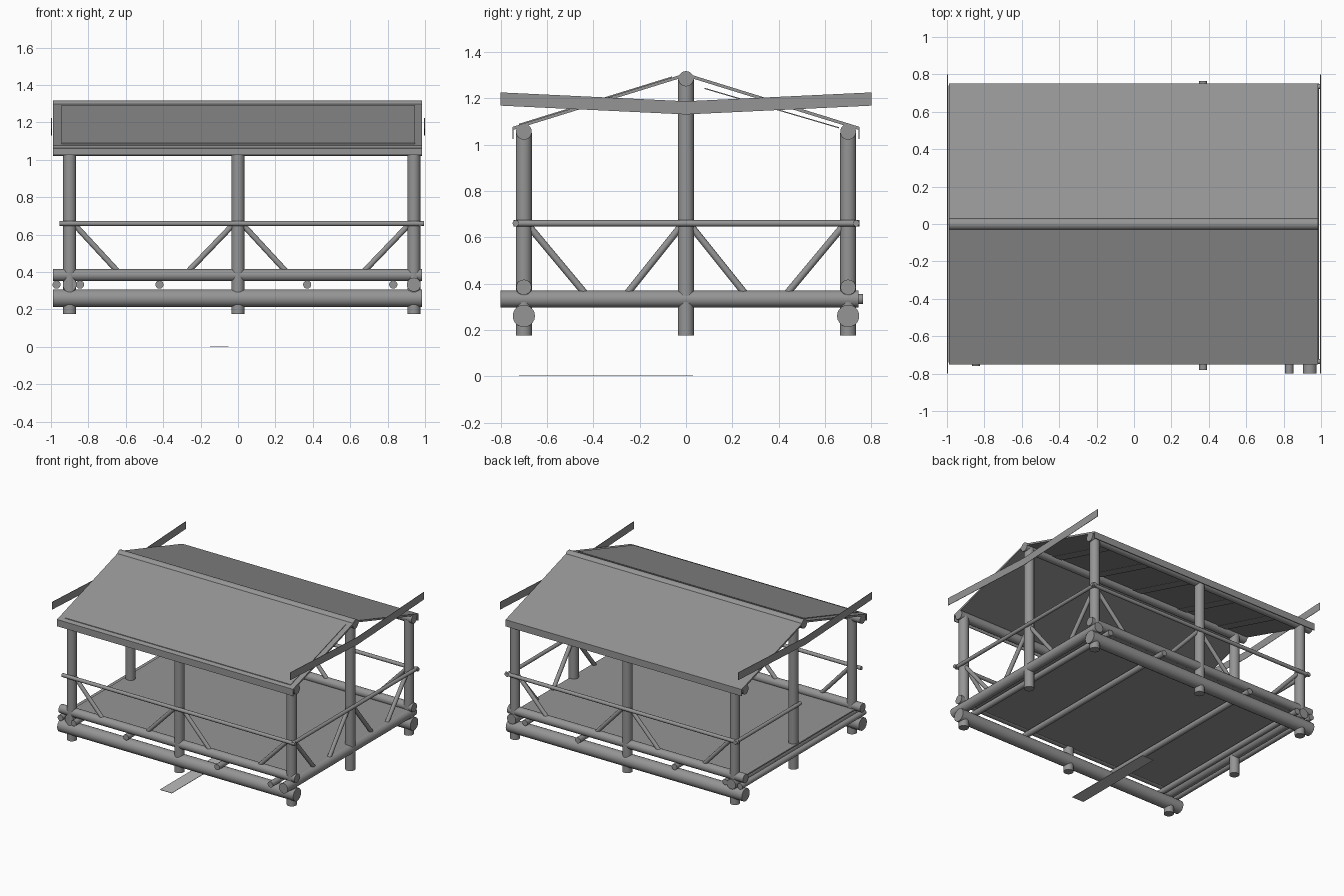
import bpy, bmesh, math
from mathutils import Vector

cube = bpy.data.objects.get("Cube")
if cube:
    bpy.data.objects.remove(cube, do_unlink=True)


def material(name, value):
    m = bpy.data.materials.new(name)
    m.use_nodes = True
    colour = (value, value, value, 1)
    m.diffuse_color = colour
    m.node_tree.nodes["Principled BSDF"].inputs["Base Color"].default_value = colour
    return m


GREY = material("timber grey", 0.3)
PALE = material("pale grey", 0.5)


def finish(name, bm, mat=GREY):
    bmesh.ops.recalc_face_normals(bm, faces=bm.faces)
    mesh = bpy.data.meshes.new(name)
    bm.to_mesh(mesh)
    bm.free()
    mesh.materials.append(mat)
    obj = bpy.data.objects.new(name, mesh)
    bpy.context.scene.collection.objects.link(obj)
    return obj


def log(name, a, b, radius, sides=20):
    """Round timber between two points."""
    a, b = Vector(a), Vector(b)
    bm = bmesh.new()
    bmesh.ops.create_cone(bm, cap_ends=True, segments=sides, radius1=radius,
                          radius2=radius, depth=(b - a).length)
    for f in bm.faces:
        f.smooth = len(f.verts) == 4
    for e in bm.edges:
        e.smooth = all(f.smooth for f in e.link_faces)
    obj = finish(name, bm)
    obj.location = (a + b) / 2
    obj.rotation_mode = 'QUATERNION'
    obj.rotation_quaternion = (b - a).to_track_quat('Z', 'Y')
    return obj


def prism(name, profile, x0, x1, mat=GREY):
    """Extrude a y-z outline along x."""
    bm = bmesh.new()
    face = bm.faces.new([bm.verts.new((x0, y, z)) for y, z in profile])
    new = bmesh.ops.extrude_face_region(bm, geom=[face])["geom"]
    bmesh.ops.translate(bm, vec=(x1 - x0, 0, 0),
                        verts=[v for v in new if isinstance(v, bmesh.types.BMVert)])
    return finish(name, bm, mat)


def slab(name, x0, x1, y0, y1, z0, z1, mat=GREY):
    return prism(name, [(y0, z0), (y1, z0), (y1, z1), (y0, z1)], x0, x1, mat)


POSTS = (-0.9, 0, 0.94)
X0, X1 = -0.99, 0.985
ROW = 0.7

# Posts
for x in POSTS:
    for y in (-ROW, ROW):
        log("post", (x, y, 0.175), (x, y, 1.05), 0.035)
for x in (POSTS[0], POSTS[2]):
    log("ridge_post", (x, 0, 0.175), (x, 0, 1.28), 0.035)

# Long logs on the front and back, and the ridge
for y in (-ROW, ROW):
    log("foundation_log", (X0, y, 0.26), (X1, y, 0.26), 0.048)
    log("sill_log", (X0, y, 0.384), (X1, y, 0.384), 0.033)
    log("top_plate_log", (X0, y, 1.055), (X1, y, 1.055), 0.034)
log("ridge_log", (X0, 0, 1.284), (X1, 0, 1.284), 0.033)

# Cross logs and floor joists
log("side_log", (0.94, -0.8, 0.333), (0.94, 0.745, 0.333), 0.037)
log("side_log", (-0.9, -0.73, 0.333), (-0.9, 0.745, 0.333), 0.037)
for x, y0, y1 in ((-0.97, -0.74, 0.74), (-0.845, -0.76, 0.74), (-0.42, -0.74, 0.74),
                  (0.37, -0.78, 0.765), (0.83, -0.8, 0.74)):
    log("floor_joist", (x, y0, 0.333), (x, y1, 0.333), 0.022, 14)

# Floor
slab("floor", -0.94, 0.95, -ROW, ROW, 0.358, 0.368)

# Rails and braces on the front and back
for s in (-1, 1):
    log("long_rail", (-0.955, s * 0.735, 0.66), (0.995, s * 0.735, 0.66), 0.014, 12)
    for top, foot in ((-0.88, -0.64), (-0.02, -0.27), (0.02, 0.26), (0.92, 0.67)):
        log("long_brace", (top, s * ROW, 0.66), (foot, s * ROW, 0.4), 0.015, 12)

# Rails and braces on the ends, with an open entrance on one end
log("end_rail", (0.975, -0.745, 0.66), (0.975, 0.75, 0.66), 0.014, 12)
log("entrance_rail", (-0.935, -0.03, 0.66), (-0.935, 0.75, 0.66), 0.014, 12)
for s in (-1, 1):
    for top, foot in ((0.68, 0.43), (0.02, 0.26)):
        log("end_brace", (0.94, s * top, 0.65), (0.94, s * foot, 0.35), 0.015, 12)

# Roof sheets, raised front panel, fascias and battens
for s in (-1, 1):
    prism("roof_sheet", [(s * 0.01, 1.305), (s * 0.75, 1.076),
                         (s * 0.75, 1.062), (s * 0.01, 1.291)], X0, X1)
    slab("fascia", X0, X1, s * 0.745, s * 0.75, 1.025, 1.076)
prism("roof_panel", [(-0.06, 1.294), (-0.72, 1.09), (-0.72, 1.084), (-0.06, 1.288)],
      -0.945, 0.945)
for x in (-0.72, -0.36, 0.04, 0.4, 0.76):
    prism("roof_batten", [(0.08, 1.245), (0.66, 1.075), (0.66, 1.07), (0.08, 1.24)],
          x - 0.04, x + 0.04)

# Bent boards across the gables
for x in (-0.9985, 0.9955):
    prism("gable_board", [(-0.8, 1.225), (0, 1.187), (0.8, 1.225),
                          (0.8, 1.168), (0, 1.13), (-0.8, 1.168)], x, x + 0.003)

# Loose board lying on the ground
slab("ground_board", -0.15, -0.05, -0.72, 0.03, 0, 0.003, PALE)
